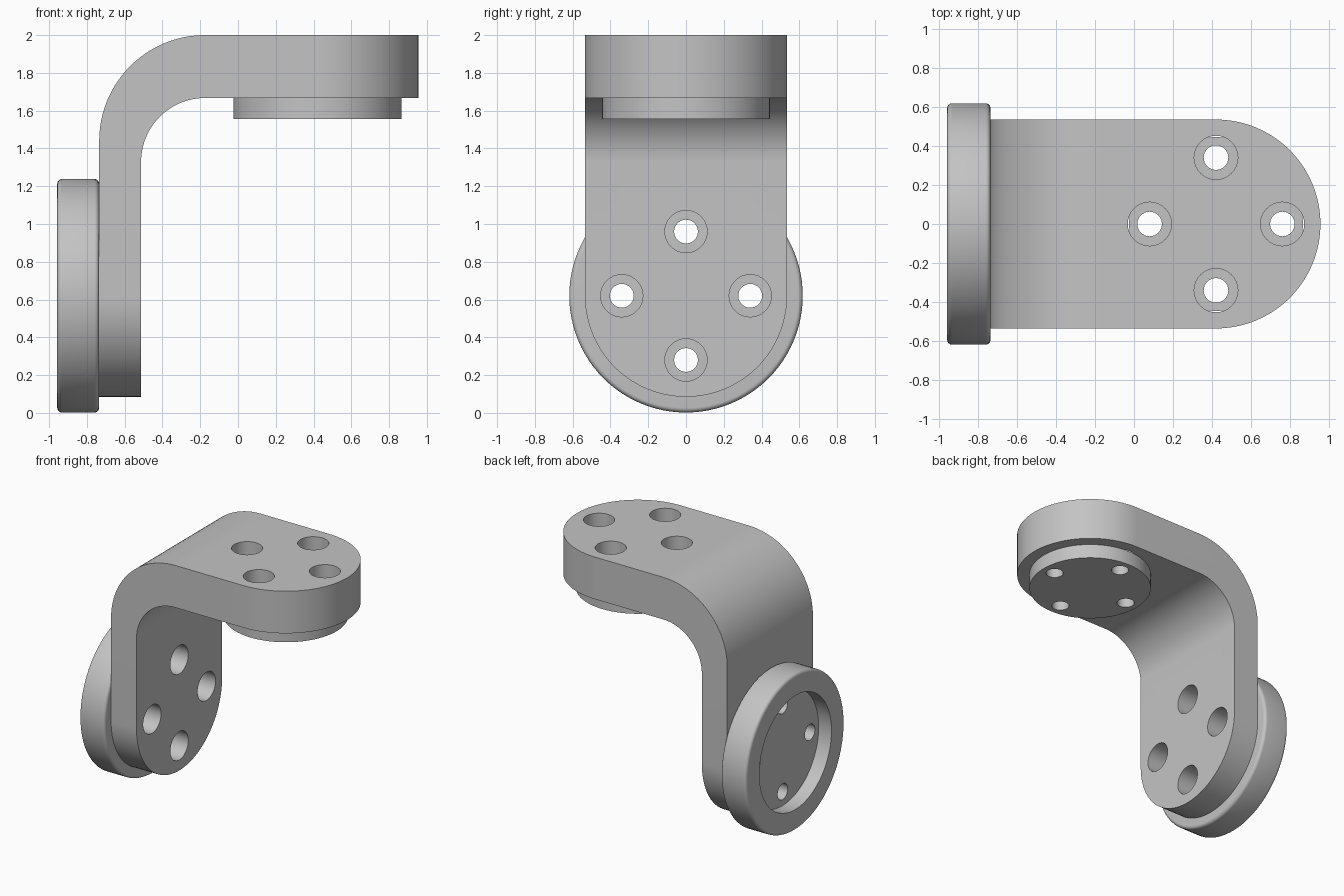
import bpy, bmesh
from math import sin, cos, pi, sqrt
from mathutils import Matrix, Vector

if "Cube" in bpy.data.objects:
    bpy.data.objects.remove(bpy.data.objects["Cube"])

grey = bpy.data.materials.new("plain grey")
grey.use_nodes = True
grey.diffuse_color = (0.55, 0.55, 0.55, 1)
grey.node_tree.nodes["Principled BSDF"].inputs["Base Color"].default_value = (0.55, 0.55, 0.55, 1)

# Main dimensions
HALF = 0.535                         # half width of the arm
OUT_X, IN_X = -0.735, -0.513         # upright plate faces
TOP_Z, UNDER_Z = 2.0, 1.667          # horizontal plate faces
ARM = Vector((0.42, 0, UNDER_Z))     # centre of the horizontal round end
FOOT = Vector((OUT_X, 0, 0.62))      # centre of the lower round end
BEND_X = -0.175
PITCH = 0.34                         # bolt circle radius
STEP = 0.112                         # boss height and recess depth
SIDEWAYS = Matrix.Rotation(-pi / 2, 4, 'Y')   # turns local +z to -x
UP = Matrix.Identity(4)


def make_object(name, bm):
    bmesh.ops.recalc_face_normals(bm, faces=bm.faces[:])
    mesh = bpy.data.meshes.new(name)
    bm.to_mesh(mesh)
    bm.free()
    mesh.materials.append(grey)
    ob = bpy.data.objects.new(name, mesh)
    bpy.context.collection.objects.link(ob)
    return ob


def lathe(name, profile, place, steps=96):
    """Revolve a closed (radius, height) profile about local z."""
    bm = bmesh.new()
    vs = [bm.verts.new((r, 0, h)) for r, h in profile]
    edges = [bm.edges.new((a, b)) for a, b in zip(vs, vs[1:])]
    bmesh.ops.spin(bm, geom=vs + edges, cent=(0, 0, 0), axis=(0, 0, 1),
                   angle=2 * pi, steps=steps, use_merge=True)
    bmesh.ops.remove_doubles(bm, verts=bm.verts[:], dist=1e-5)
    bm.transform(place)
    return make_object(name, bm)


def drill(ob, place, radius):
    """Cut four round holes on the bolt circle."""
    bm = bmesh.new()
    for k in range(4):
        a = k * pi / 2
        spot = place @ Matrix.Translation((PITCH * cos(a), PITCH * sin(a), 0))
        bmesh.ops.create_cone(bm, cap_ends=True, segments=32, radius1=radius,
                              radius2=radius, depth=1.0, matrix=spot)
    cutter = make_object("hole_cutter", bm)
    cutter.hide_render = True
    mod = ob.modifiers.new("holes", 'BOOLEAN')
    mod.operation, mod.solver, mod.object = 'DIFFERENCE', 'EXACT', cutter
    bpy.context.view_layer.objects.active = ob
    bpy.ops.object.modifier_apply(modifier=mod.name)
    bpy.data.objects.remove(cutter)


def smooth(ob):
    bpy.ops.object.select_all(action='DESELECT')
    ob.select_set(True)
    bpy.context.view_layer.objects.active = ob
    bpy.ops.object.shade_smooth_by_angle(angle=pi / 6)


# Bent arm: stations of (outer point, inner point, half width) from foot to tip
N = 24
quarter = [i / N * pi / 2 for i in range(N + 1)]
stations = []
for a in quarter:
    z = FOOT.z - HALF * cos(a)
    stations.append(((OUT_X, z), (IN_X, z), HALF * sin(a)))
r_out, r_in = BEND_X - OUT_X, BEND_X - IN_X
for a in quarter:
    outer = (BEND_X - r_out * cos(a), TOP_Z - r_out + r_out * sin(a))
    inner = (BEND_X - r_in * cos(a), UNDER_Z - r_in + r_in * sin(a))
    stations.append((outer, inner, HALF))
for a in quarter:
    x = ARM.x + HALF * sin(a)
    stations.append(((x, TOP_Z), (x, UNDER_Z), HALF * cos(a)))

bm = bmesh.new()
rings = []
for (ox, oz), (ix, iz), w in stations:
    corners = ((ox, -w, oz), (ox, w, oz), (ix, w, iz), (ix, -w, iz))
    rings.append([bm.verts.new(c) for c in corners])
for a, b in zip(rings, rings[1:]):
    for k in range(4):
        n = (k + 1) % 4
        bm.faces.new((a[k], a[n], b[n], b[k]))
bmesh.ops.remove_doubles(bm, verts=bm.verts[:], dist=1e-5)
bmesh.ops.dissolve_limit(bm, angle_limit=0.005, verts=bm.verts[:], edges=bm.edges[:])
arm = make_object("bent_arm", bm)

arm_place = Matrix.Translation(ARM)
foot_place = Matrix.Translation(FOOT) @ SIDEWAYS

# Wide bolt-head holes through both plates
drill(arm, arm_place, 0.112)
drill(arm, foot_place, 0.112)

# Locating boss under the horizontal plate
boss = lathe("round_boss", [(0, 0), (0.445, 0), (0.445, -STEP), (0, -STEP)], arm_place)
drill(boss, arm_place, 0.063)

# Flange on the upright plate, with rounded rim and a recess in its outer face
R, T, F = 0.618, 0.222, 0.025
rim = [(R - F + F * sin(a), F - F * cos(a)) for a in quarter[::4]]
rim += [(R - F + F * cos(a), T - F + F * sin(a)) for a in quarter[::4]]
flange = lathe("round_flange", [(0, 0)] + rim + [(0.45, T), (0.45, T - STEP), (0, T - STEP)],
               foot_place)
drill(flange, foot_place, 0.063)

for part in (arm, boss, flange):
    smooth(part)
